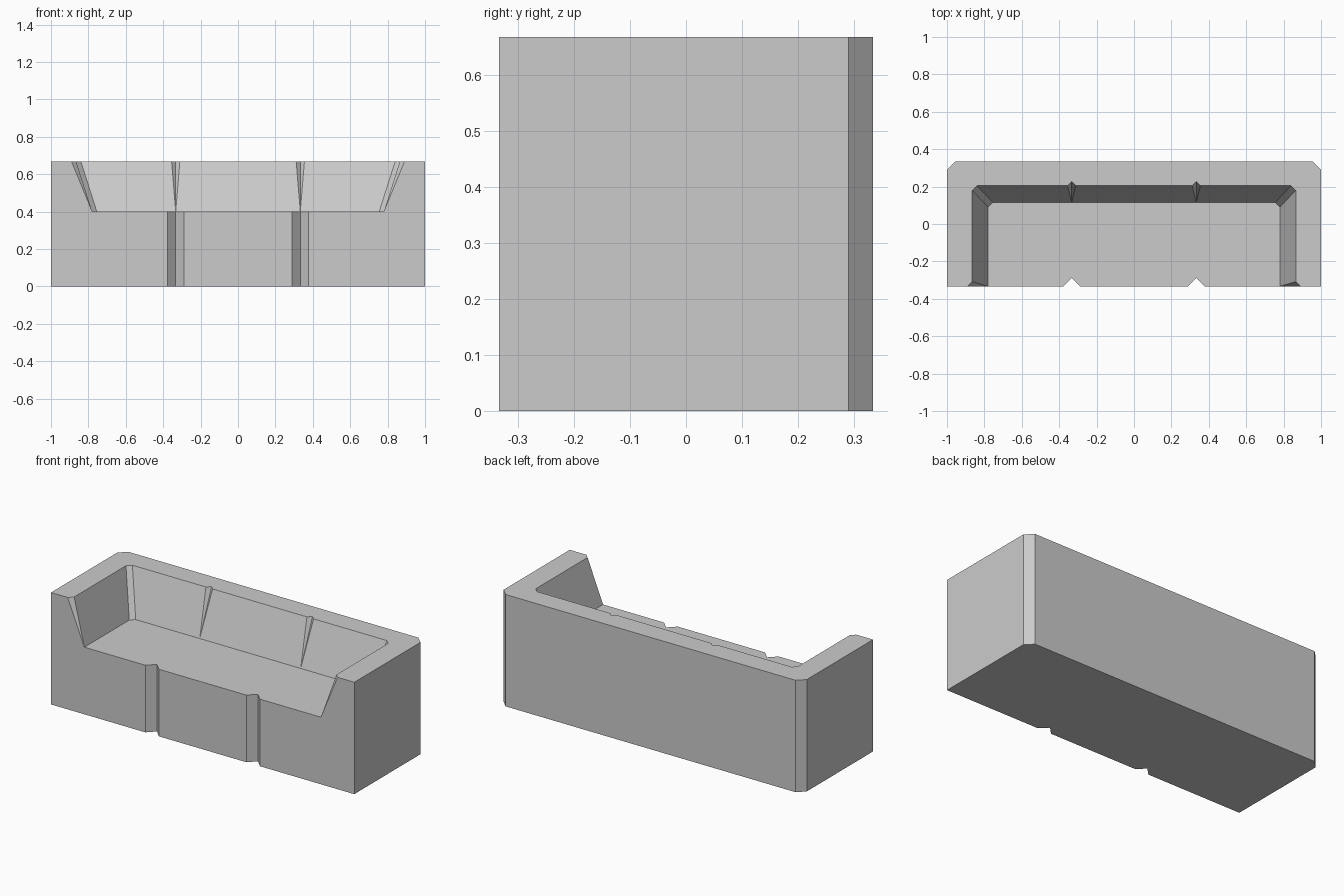
import bpy
import bmesh

# Remove the default cube only
cube = bpy.data.objects.get("Cube")
if cube:
    bpy.data.objects.remove(cube, do_unlink=True)

SEAT_Z, TOP_Z = 0.40, 0.667
FRONT_Y = -0.333
GROOVES = (-0.333, 0.333)   # x of the lines between the three cushions

# Single upholstery colour
grey = bpy.data.materials.new("sofa grey")
grey.use_nodes = True
colour = (0.6, 0.6, 0.6, 1.0)
grey.diffuse_color = colour
grey.node_tree.nodes["Principled BSDF"].inputs["Base Color"].default_value = colour

# Outer wall, running from the front of the +x arm round the back to the -x arm
right_outer = [(1, FRONT_Y), (1, 0.29), (0.956, 0.333)]
outer = right_outer + [(-x, y) for x, y in reversed(right_outer)]

# Front edge of the seat, from -x to +x, with V grooves
front = [(-0.78, FRONT_Y)]
for gx in GROOVES:
    front += [(gx - 0.045, FRONT_Y), (gx, FRONT_Y + 0.045), (gx + 0.045, FRONT_Y)]
front.append((0.78, FRONT_Y))

# Inner wall as (seat point, rim point) pairs, from +x arm front to -x arm front
right_inner = [((0.78, FRONT_Y), (0.89, FRONT_Y)),
               ((0.78, FRONT_Y), (0.865, -0.308)),
               ((0.78, 0.09), (0.865, 0.18)),
               ((0.755, 0.115), (0.84, 0.205))]
inner = list(right_inner)
for gx in reversed(GROOVES):
    inner += [((gx, 0.115), (gx + dx, y))
              for dx, y in ((0.022, 0.205), (0, 0.227), (-0.022, 0.205))]
inner += [((-a[0], a[1]), (-b[0], b[1])) for a, b in reversed(right_inner)]

bm = bmesh.new()
cache = {}


def face(points):
    """Make a face from 3D points, sharing vertices and skipping repeats."""
    verts = []
    for p in points:
        key = tuple(round(c, 4) for c in p)
        if key not in cache:
            cache[key] = bm.verts.new(key)
        if cache[key] not in verts:
            verts.append(cache[key])
    if len(verts) > 2:
        bm.faces.new(verts)


def at(points, z):
    return [(x, y, z) for x, y in points]


def walls(low, high):
    """Join two closed rings with side faces."""
    for i in range(len(low)):
        j = (i + 1) % len(low)
        face([low[i], low[j], high[j], high[i]])


# Base block with grooved front
base = outer + front
face(at(reversed(base), 0))
walls(at(base, 0), at(base, SEAT_Z))

# Seat surface
face(at(front + [low for low, _ in inner], SEAT_Z))

# Arms and backrest with sloping inner sides
low_ring = outer + [low for low, _ in reversed(inner)]
top_ring = outer + [high for _, high in reversed(inner)]
walls(at(low_ring, SEAT_Z), at(top_ring, TOP_Z))
face(at(top_ring, TOP_Z))

# Merge coplanar wall pieces
bmesh.ops.dissolve_limit(bm, angle_limit=0.01, verts=bm.verts, edges=bm.edges)
bmesh.ops.recalc_face_normals(bm, faces=bm.faces)

mesh = bpy.data.meshes.new("sofa_body")
bm.to_mesh(mesh)
bm.free()
mesh.materials.append(grey)
sofa = bpy.data.objects.new("sofa_body", mesh)
bpy.context.scene.collection.objects.link(sofa)
